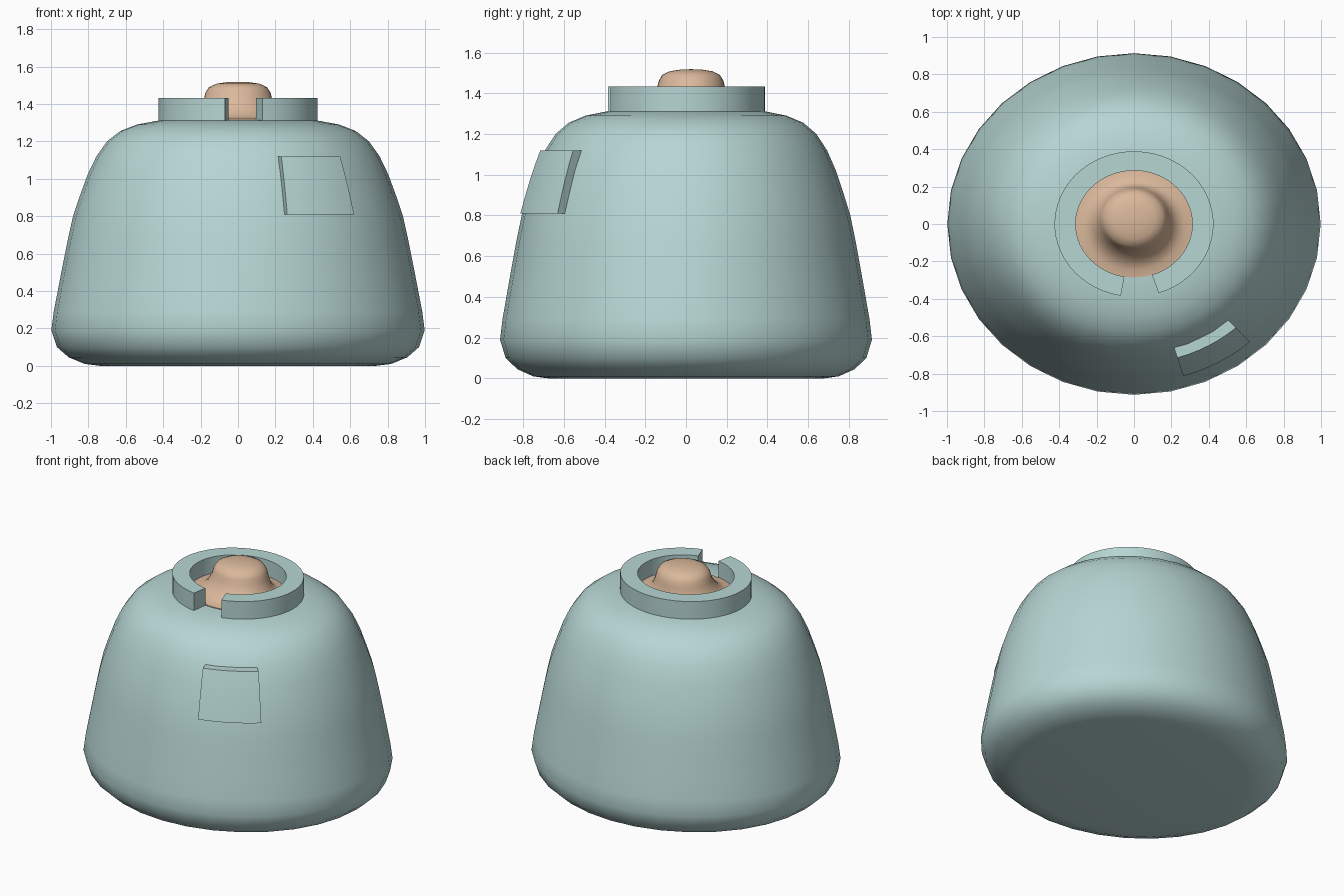
import bpy, bmesh, math

if "Cube" in bpy.data.objects:
    bpy.data.objects.remove(bpy.data.objects["Cube"])

RY = 0.915  # every round part is squashed a little in depth


def material(name, rgb):
    m = bpy.data.materials.new(name)
    m.diffuse_color = (*rgb, 1.0)
    m.use_nodes = True
    m.node_tree.nodes["Principled BSDF"].inputs["Base Color"].default_value = m.diffuse_color
    return m


TEAL = material("pale_teal", (0.47, 0.67, 0.655))
TAN = material("warm_tan", (0.71, 0.485, 0.33))


def finish(bm, name, mat, angle):
    bmesh.ops.recalc_face_normals(bm, faces=bm.faces)
    me = bpy.data.meshes.new(name)
    bm.to_mesh(me)
    bm.free()
    me.materials.append(mat)
    ob = bpy.data.objects.new(name, me)
    bpy.context.collection.objects.link(ob)
    bpy.ops.object.select_all(action='DESELECT')
    ob.select_set(True)
    bpy.context.view_layer.objects.active = ob
    bpy.ops.object.shade_smooth_by_angle(angle=math.radians(angle))
    return ob


def lathe(name, profile, mat, n, lean=0.0, z_lean=0.0, angle=40):
    """Full turn of an open (radius, z) profile, capped at both ends."""
    bm = bmesh.new()
    rings = []
    for r, z in profile:
        dy = lean * min(1.0, max(0.0, (z - z_lean) / 0.1))
        rings.append([bm.verts.new((r * math.cos(2 * math.pi * i / n),
                                    r * RY * math.sin(2 * math.pi * i / n) + dy, z))
                      for i in range(n)])
    for a, b in zip(rings, rings[1:]):
        for i in range(n):
            j = (i + 1) % n
            bm.faces.new((a[i], a[j], b[j], b[i]))
    bm.faces.new(rings[0][::-1])
    bm.faces.new(rings[-1])
    return finish(bm, name, mat, angle)


def sector(name, section, mat, a0, a1, n):
    """Part turn of a closed (radius, z) section, with end caps."""
    bm = bmesh.new()
    rings = []
    for i in range(n + 1):
        a = math.radians(a0 + (a1 - a0) * i / n)
        rings.append([bm.verts.new((r * math.cos(a), r * RY * math.sin(a), z))
                      for r, z in section])
    k = len(section)
    for a, b in zip(rings, rings[1:]):
        for i in range(k):
            j = (i + 1) % k
            bm.faces.new((a[i], a[j], b[j], b[i]))
    bm.faces.new(rings[0][::-1])
    bm.faces.new(rings[-1])
    return finish(bm, name, mat, 30)


# Rounded, tapering body
lathe("body", [(0.74, 0.0), (0.82, 0.01), (0.905, 0.045), (0.968, 0.10),
               (0.998, 0.19), (0.985, 0.29), (0.962, 0.41), (0.935, 0.55),
               (0.91, 0.675), (0.882, 0.80), (0.845, 0.91), (0.805, 1.02),
               (0.757, 1.12), (0.70, 1.20), (0.63, 1.255), (0.54, 1.29),
               (0.42, 1.312), (0.30, 1.315)], TEAL, 32)

# Raised collar with a gap at the front
sector("collar", [(0.312, 1.30), (0.425, 1.30), (0.425, 1.433), (0.312, 1.433)],
       TEAL, -72, 260.5, 52)

# Curved plate on the front right
outer = [(0.927, 0.81), (0.902, 0.89), (0.875, 0.97), (0.845, 1.05), (0.815, 1.12)]
sector("front_plate", outer + [(r - 0.08, z) for r, z in reversed(outer)],
       TEAL, -73.5, -48, 6)

# Button with a flared foot inside the collar
lathe("button", [(0.313, 1.30), (0.313, 1.32), (0.27, 1.325), (0.235, 1.34),
                 (0.205, 1.375), (0.183, 1.425), (0.174, 1.46), (0.155, 1.49),
                 (0.115, 1.508), (0.06, 1.516), (0.01, 1.518)],
      TAN, 32, lean=0.025, z_lean=1.32, angle=50)
